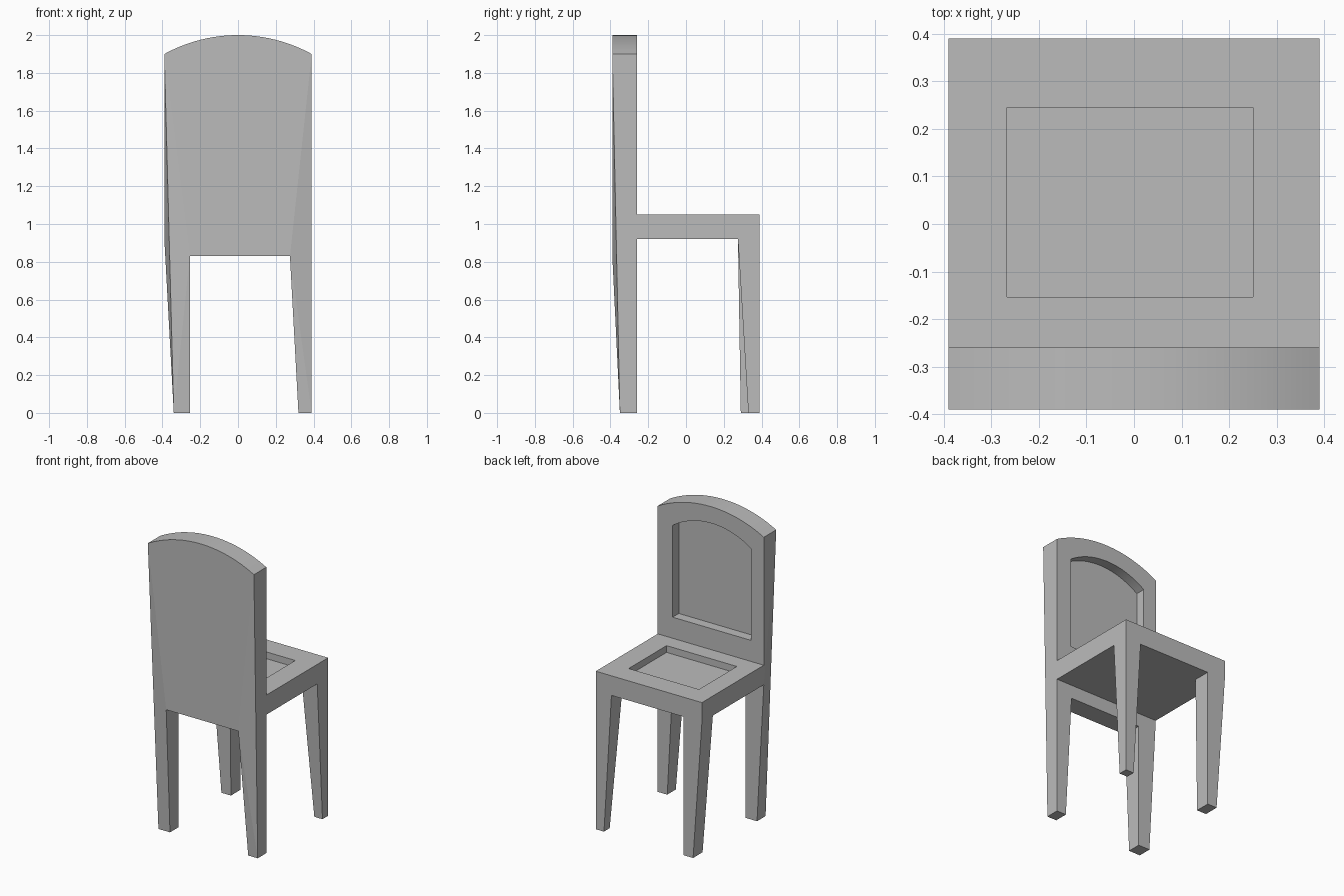
import bpy, bmesh, math

old = bpy.data.objects.get("Cube")
if old:
    bpy.data.objects.remove(old, do_unlink=True)

# Single material
grey = bpy.data.materials.new("plain_grey")
grey.use_nodes = True
colour = (0.5, 0.5, 0.5, 1)
grey.diffuse_color = colour
grey.node_tree.nodes["Principled BSDF"].inputs["Base Color"].default_value = colour

HALF = 0.39          # half width and half depth
INNER = -0.26        # inner face of the backrest
SEAT_LOW, SEAT_TOP = 0.92, 1.05
APRON = 0.83         # lower edge of the backrest


def solid(name, points):
    """Convex part wrapped around its corner points."""
    bm = bmesh.new()
    for p in points:
        bm.verts.new(p)
    hull = bmesh.ops.convex_hull(bm, input=bm.verts)
    loose = [v for v in bm.verts if not v.link_faces]
    bmesh.ops.delete(bm, geom=loose, context="VERTS")
    bmesh.ops.dissolve_limit(bm, angle_limit=0.005, verts=bm.verts, edges=bm.edges)
    bmesh.ops.recalc_face_normals(bm, faces=bm.faces)
    mesh = bpy.data.meshes.new(name)
    bm.to_mesh(mesh)
    bm.free()
    mesh.materials.append(grey)
    obj = bpy.data.objects.new(name, mesh)
    bpy.context.collection.objects.link(obj)
    return obj


def box(x0, x1, y0, y1, z0, z1):
    return [(x, y, z) for x in (x0, x1) for y in (y0, y1) for z in (z0, z1)]


def arch(x0, x1, side_z, top_z, steps=24):
    """Points along a circular arch, from x0 to x1."""
    half, rise = (x1 - x0) / 2, top_z - side_z
    radius = (half ** 2 + rise ** 2) / (2 * rise)
    sweep = math.asin(half / radius)
    angles = [sweep * (2 * i / steps - 1) for i in range(steps + 1)]
    return [((x0 + x1) / 2 + radius * math.sin(a),
             top_z - radius + radius * math.cos(a)) for a in angles]


def extrude(outline, y0, y1):
    return [(x, y, z) for x, z in outline for y in (y0, y1)]


def activate(obj):
    bpy.ops.object.select_all(action="DESELECT")
    obj.select_set(True)
    bpy.context.view_layer.objects.active = obj


def carve(obj, cutter):
    mod = obj.modifiers.new("recess", "BOOLEAN")
    mod.operation = "DIFFERENCE"
    mod.solver = "EXACT"
    mod.object = cutter
    activate(obj)
    bpy.ops.object.modifier_apply(modifier=mod.name)
    bpy.data.objects.remove(cutter, do_unlink=True)


# Arched backrest with a sunken arched panel
outline = arch(-HALF, HALF, 1.9, 2.0) + [(-0.255, APRON), (0.275, APRON)]
backrest = solid("backrest", extrude(outline, -HALF, INNER))
panel = arch(-0.295, 0.28, 1.8, 1.89) + [(-0.295, 1.19), (0.28, 1.19)]
carve(backrest, solid("panel_cutter", extrude(panel, INNER - 0.065, INNER + 0.1)))

# Seat with a sunken rectangle
seat = solid("seat", box(-HALF, HALF, INNER, HALF, SEAT_LOW, SEAT_TOP))
carve(seat, solid("seat_cutter", box(-0.267, 0.25, -0.153, 0.245, 1.005, 1.2)))

# Tall posts beside the backrest, tapering down into legs
for name, side, inner, foot_out, foot_in in (
        ("left_post", HALF, 0.275, HALF, 0.32),
        ("right_post", -HALF, -0.255, -0.34, -0.255)):
    face = [(side, 1.9), (inner, APRON)]
    foot = [(foot_out, 0), (foot_in, 0)]
    solid(name, extrude(face, -HALF, INNER) + extrude(foot, -0.35, INNER)
          + [(side, INNER, SEAT_LOW)])

# Short tapered legs under the open edge of the seat
for name, side, inner, foot_out, foot_in, foot_y in (
        ("left_leg", HALF, 0.275, HALF, 0.33, 0.33),
        ("right_leg", -HALF, -0.255, -0.325, -0.255, 0.29)):
    top = [(side, SEAT_LOW), (inner, SEAT_LOW)]
    foot = [(foot_out, 0), (foot_in, 0)]
    solid(name, extrude(top, 0.275, HALF) + extrude(foot, foot_y, HALF))

# Smooth arches, crisp corners
activate(backrest)
bpy.ops.object.shade_smooth_by_angle(angle=math.radians(30))
